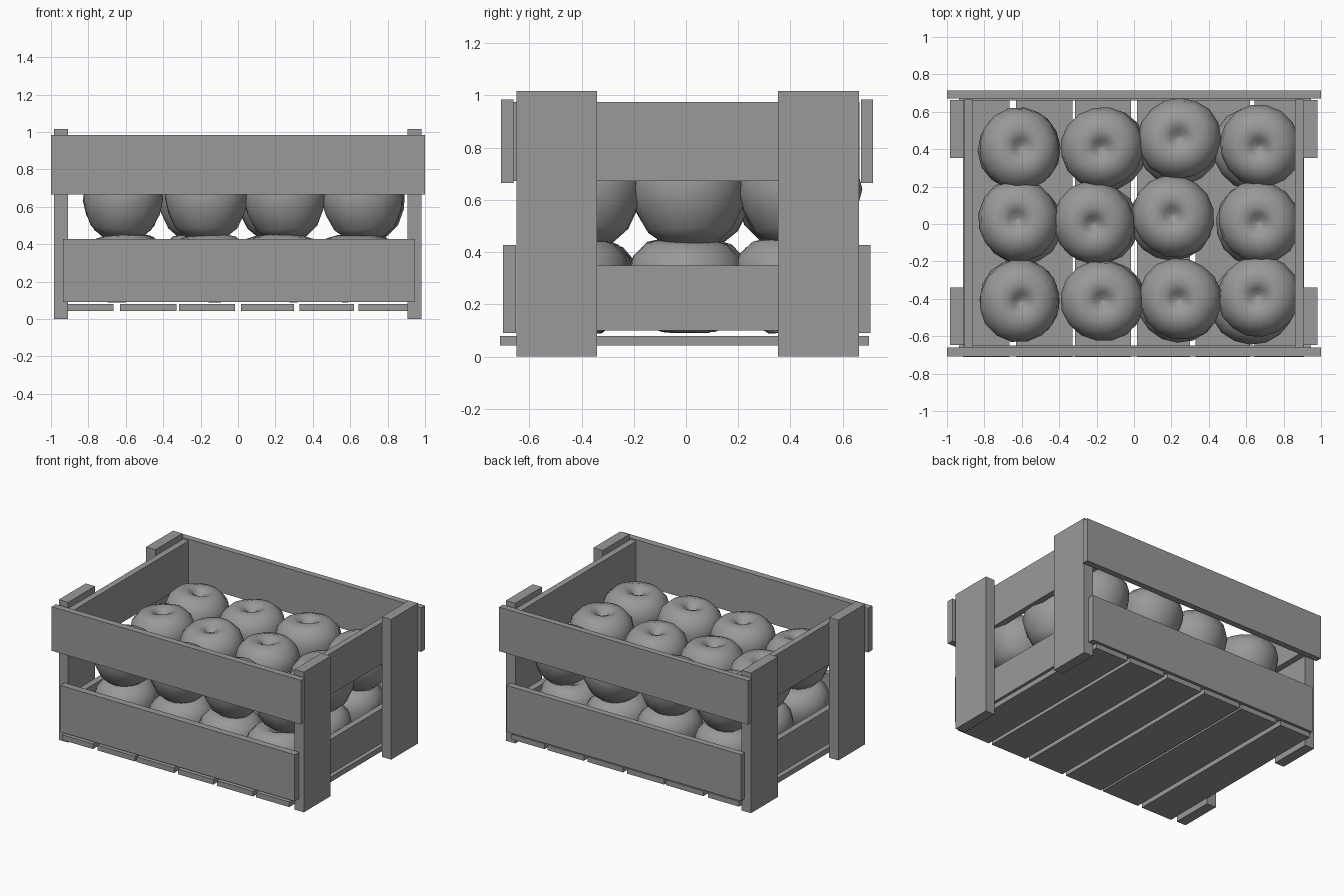
import bpy, bmesh, math, random
from mathutils import Matrix

if "Cube" in bpy.data.objects:
    bpy.data.objects.remove(bpy.data.objects["Cube"])

random.seed(4)

# one flat grey for the whole model
grey = bpy.data.materials.new("plain grey")
grey.diffuse_color = (0.32, 0.32, 0.32, 1)
grey.use_nodes = True
grey.node_tree.nodes["Principled BSDF"].inputs["Base Color"].default_value = grey.diffuse_color


def finish(name, bm):
    mesh = bpy.data.meshes.new(name)
    bmesh.ops.recalc_face_normals(bm, faces=bm.faces)
    bm.to_mesh(mesh)
    bm.free()
    mesh.materials.append(grey)
    ob = bpy.data.objects.new(name, mesh)
    bpy.context.collection.objects.link(ob)
    return ob


def board(name, x, y, z):
    """Plank given by its x, y and z ranges."""
    bm = bmesh.new()
    bmesh.ops.create_cube(bm, size=1)
    for v in bm.verts:
        for i, (a, b) in enumerate((x, y, z)):
            v.co[i] = (a + b) / 2 + v.co[i] * (b - a)
    return finish(name, bm)


# corner posts, outside the end boards
for side, x in (("left", (-0.985, -0.91)), ("right", (0.907, 0.982))):
    board(f"{side}_front_post", x, (-0.648, -0.34), (0, 1.017))
    board(f"{side}_back_post", x, (0.353, 0.662), (0, 1.017))

# end boards
for side, s in (("left", -1), ("right", 1)):
    x = sorted((s * 0.862, s * 0.907))
    board(f"{side}_upper_end_board", x, (-0.66, 0.665), (0.673, 0.975))
    board(f"{side}_lower_end_board", x, (-0.648, 0.658), (0.10, 0.35))

# long side planks
board("front_upper_plank", (-1, 1), (-0.708, -0.66), (0.665, 0.985))
board("front_lower_plank", (-0.935, 0.945), (-0.70, -0.65), (0.09, 0.428))
board("back_upper_plank", (-1, 1), (0.67, 0.715), (0.665, 0.985))
board("back_lower_plank", (-0.935, 0.945), (0.66, 0.706), (0.09, 0.428))

# floor slats
for i, x in enumerate([(-0.915, -0.665), (-0.63, -0.33), (-0.315, -0.015),
                       (0.015, 0.30), (0.33, 0.62), (0.645, 0.91)]):
    board(f"floor_slat_{i + 1}", x, (-0.712, 0.70), (0.043, 0.08))

# apple outline: radius, height
PROFILE = [(0.05, 0.008), (0.10, 0.0), (0.165, 0.055), (0.205, 0.14),
           (0.22, 0.22), (0.203, 0.285), (0.155, 0.335), (0.095, 0.352),
           (0.045, 0.33), (0.015, 0.29)]
SIDES = 16


def apple(name, x, y, z):
    bm = bmesh.new()
    rings = []
    phase = random.uniform(0, math.tau)
    for r, h in PROFILE:
        ring = []
        for k in range(SIDES):
            a = k * math.tau / SIDES
            rr = r * (1 + 0.02 * math.cos(2 * a + phase) + random.uniform(-0.012, 0.012))
            ring.append(bm.verts.new((rr * math.cos(a), rr * math.sin(a), h - 0.18)))
        rings.append(ring)
    for lo, hi in zip(rings, rings[1:]):
        for k in range(SIDES):
            n = (k + 1) % SIDES
            bm.faces.new((lo[k], lo[n], hi[n], hi[k]))
    bm.faces.new(rings[0][::-1])
    bm.faces.new(rings[-1])
    # slight random tilt
    tilt = (Matrix.Rotation(random.uniform(-0.1, 0.1), 4, 'X')
            @ Matrix.Rotation(random.uniform(-0.1, 0.1), 4, 'Y')
            @ Matrix.Rotation(random.uniform(0, 6), 4, 'Z'))
    bm.transform(Matrix.Translation((x, y, z + 0.18)) @ tilt)
    ob = finish(name, bm)
    ob.data.polygons.foreach_set("use_smooth", [True] * len(ob.data.polygons))


# two layers of apples
UPPER = [(-0.615, 0.40), (-0.17, 0.41), (0.245, 0.455), (0.68, 0.42),
         (-0.615, 0.02), (-0.215, 0.01), (0.21, 0.04), (0.67, 0.01),
         (-0.615, -0.41), (-0.17, -0.41), (0.25, -0.40), (0.67, -0.385)]
LOWER = [(-0.61, 0.40), (-0.15, 0.40), (0.24, 0.42), (0.64, 0.40),
         (-0.60, 0.0), (-0.20, 0.0), (0.20, 0.02), (0.65, 0.0),
         (-0.61, -0.41), (-0.16, -0.41), (0.24, -0.42), (0.63, -0.43)]
for layer, spots, z in (("upper", UPPER, 0.432), ("lower", LOWER, 0.097)):
    for i, (x, y) in enumerate(spots):
        apple(f"{layer}_apple_{i + 1}", x, y, z)
